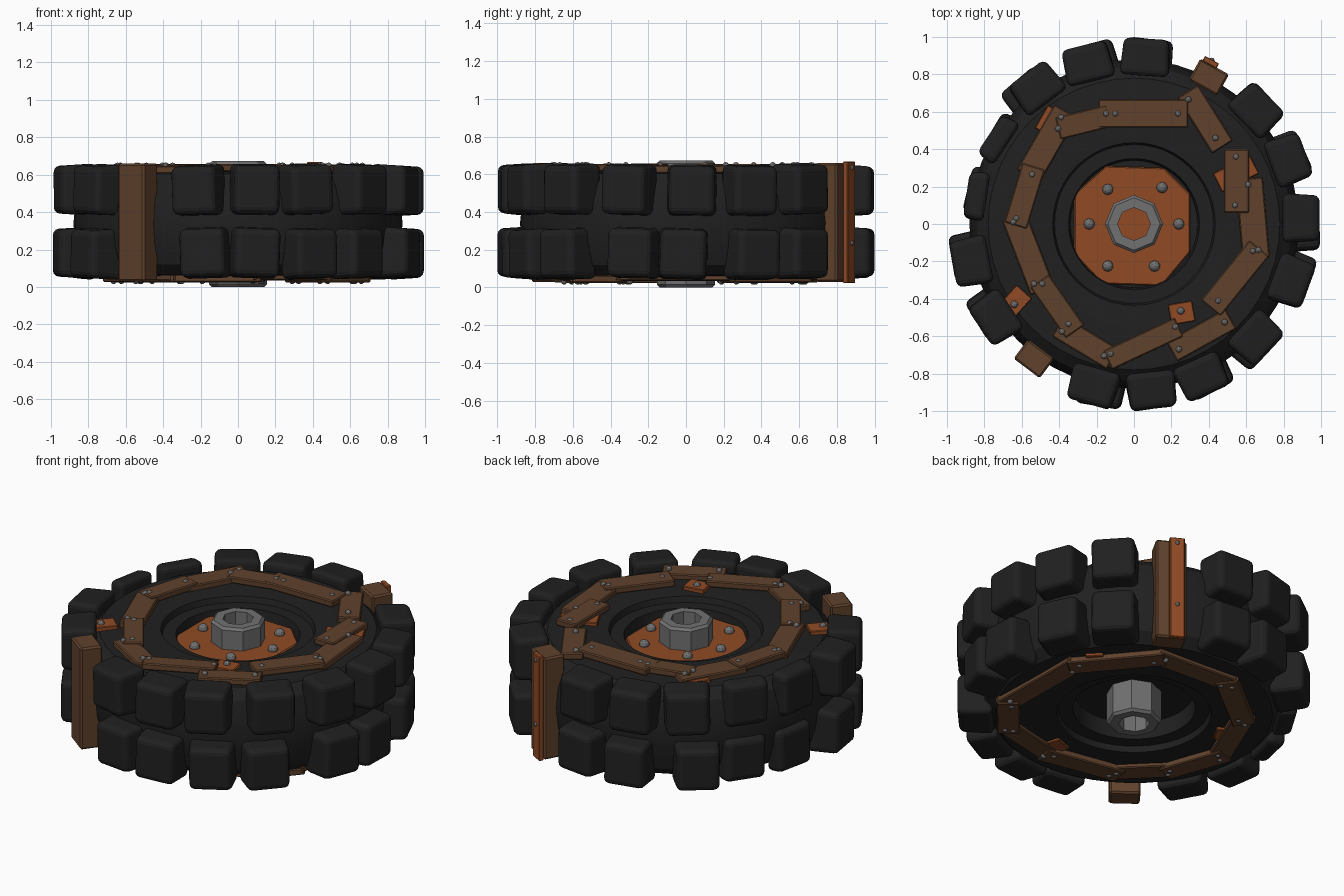
import bpy, bmesh, math, random
from mathutils import Matrix, Vector

if "Cube" in bpy.data.objects:
    bpy.data.objects.remove(bpy.data.objects["Cube"])
random.seed(4)


def material(name, c):
    m = bpy.data.materials.new(name)
    m.diffuse_color = (*c, 1)
    m.use_nodes = True
    m.node_tree.nodes["Principled BSDF"].inputs["Base Color"].default_value = m.diffuse_color
    return m


RUBBER = material("black_rubber", (0.0145, 0.0145, 0.0145))
WOOD = material("brown_wood", (0.115, 0.053, 0.025))
RUST = material("rusty_orange", (0.28, 0.07, 0.018))
STEEL = material("grey_steel", (0.165, 0.165, 0.165))


def finish(bm, name, mat, bevel=0, segs=1, smooth=None):
    bmesh.ops.recalc_face_normals(bm, faces=bm.faces)
    me = bpy.data.meshes.new(name)
    bm.to_mesh(me)
    bm.free()
    me.materials.append(mat)
    ob = bpy.data.objects.new(name, me)
    bpy.context.collection.objects.link(ob)
    if bevel:
        b = ob.modifiers.new("bevel", 'BEVEL')
        b.width, b.segments = bevel, segs
    if smooth:
        bpy.ops.object.select_all(action='DESELECT')
        ob.select_set(True)
        bpy.context.view_layer.objects.active = ob
        bpy.ops.object.shade_smooth_by_angle(angle=math.radians(smooth))
    return ob


def lathe(name, profile, n, mat, closed=False, smooth=None):
    bm = bmesh.new()
    rings = []
    for r, z in profile:
        rings.append([bm.verts.new((r * math.cos(2 * math.pi * i / n),
                                    r * math.sin(2 * math.pi * i / n), z)) for i in range(n)])
    pairs = list(zip(rings, rings[1:]))
    if closed:
        pairs.append((rings[-1], rings[0]))
    for a, b in pairs:
        for i in range(n):
            j = (i + 1) % n
            bm.faces.new((a[i], a[j], b[j], b[i]))
    if not closed:
        bm.faces.new(rings[0])
        bm.faces.new(rings[-1])
    return finish(bm, name, mat, smooth=smooth)


def box(bm, size, mat4, taper=1.0):
    # local x is the outward direction, where the box narrows by taper
    vs = bmesh.ops.create_cube(bm, size=1)["verts"]
    for v in vs:
        t = taper if v.co.x > 0 else 1
        v.co = mat4 @ Vector((v.co.x * size[0], v.co.y * size[1] * t, v.co.z * size[2] * t))


def place(x, y, z, deg, tilt=0):
    return (Matrix.Translation((x, y, z)) @ Matrix.Rotation(math.radians(deg), 4, 'Z')
            @ Matrix.Rotation(math.radians(tilt), 4, 'X'))


def bolt(bm, x, y, z, r):
    bmesh.ops.create_icosphere(bm, subdivisions=2, radius=r, matrix=Matrix.Translation((x, y, z)))


# Tyre carcass with stepped recesses on both sides
lathe("tyre_body", [(0.335, 0.20), (0.345, 0.10), (0.425, 0.10), (0.435, 0.065), (0.60, 0.055),
                    (0.78, 0.065), (0.84, 0.12), (0.868, 0.22), (0.88, 0.34), (0.868, 0.46),
                    (0.84, 0.55), (0.78, 0.605), (0.60, 0.615), (0.435, 0.605), (0.425, 0.57),
                    (0.35, 0.57), (0.34, 0.51)], 48, RUBBER, smooth=30)

# Two rows of tread blocks, with gaps where the planks sit
upper = [2, 22.5, 43, 86, 106, 125.5, 148, 170, 193, 214, 256, 276, 294, 317, 340]
lower = [-1, 23.5, 43, 85, 104, 129, 147, 168, 191, 212, 258.5, 276, 295.6, 315, 342]
for name, angles, z in (("upper_tread", upper, 0.517), ("lower_tread", lower, 0.181)):
    bm = bmesh.new()
    for a in angles:
        worn = 140 < a < 175
        r0, r1 = (0.80, 0.91) if worn else (0.795, 0.993)
        t = math.radians(a)
        r = (r0 + r1) / 2
        m = place(r * math.cos(t), r * math.sin(t), z + random.uniform(-0.005, 0.005),
                  a + random.uniform(-2.5, 2.5))
        m = m @ Matrix.Rotation(math.radians(random.uniform(-2, 2)), 4, 'X')
        box(bm, (r1 - r0, 0.265, 0.277), m, 0.91)
    finish(bm, name, RUBBER, 0.032, 3)

# Upper plank ring: centre x, centre y, angle, length, width
top_planks = [(0.05, 0.59, 0, 0.48, 0.15), (0.38, 0.56, -58, 0.35, 0.13),
              (0.548, 0.23, 90, 0.34, 0.135), (0.635, 0.03, -85, 0.43, 0.145),
              (0.54, -0.29, 51, 0.41, 0.135), (0.36, -0.595, 29, 0.36, 0.12),
              (0.05, -0.64, 25, 0.42, 0.11), (-0.26, -0.635, -31, 0.34, 0.125),
              (-0.41, -0.44, -55, 0.33, 0.12), (-0.565, -0.16, -69, 0.42, 0.135),
              (-0.585, 0.15, 73, 0.33, 0.125), (-0.465, 0.43, 60, 0.40, 0.14),
              (-0.27, 0.545, 14, 0.28, 0.12)]
# Lower plank ring follows an uneven polygon
ring = [(0.63, 0.23), (0.32, 0.60), (-0.16, 0.63), (-0.49, 0.37), (-0.65, -0.02),
        (-0.54, -0.33), (-0.32, -0.55), (0.10, -0.63), (0.46, -0.55), (0.64, -0.34)]
low_planks = []
for (ax, ay), (bx, by) in zip(ring, ring[1:] + ring[:1]):
    low_planks.append(((ax + bx) / 2, (ay + by) / 2, math.degrees(math.atan2(by - ay, bx - ax)),
                       math.hypot(bx - ax, by - ay) + 0.07, 0.13))
low_bolts = []
for x, y, a, length, w in low_planks:
    for u, v in ((0.38, 0.02), (-0.38, -0.02)):
        p = Matrix.Rotation(math.radians(a), 2) @ Vector((u * length, v))
        low_bolts.append((x + p.x, y + p.y))
top_bolts = [(-0.15, 0.59), (-0.10, 0.59), (0.235, 0.59), (0.29, 0.665), (0.435, 0.46),
             (0.545, 0.36), (0.54, 0.10), (0.61, 0.21), (0.635, -0.145), (0.665, -0.14),
             (0.45, -0.41), (0.485, -0.525), (0.24, -0.67), (0.22, -0.55), (-0.16, -0.705),
             (-0.125, -0.695), (-0.35, -0.535), (-0.385, -0.575), (-0.49, -0.32), (-0.535, -0.32),
             (-0.645, 0.01), (-0.63, 0.03), (-0.545, 0.265), (-0.405, 0.51), (-0.39, 0.57)]

for name, planks, spots, z, s in (("top", top_planks, top_bolts, 0.628, 1),
                                  ("bottom", low_planks, low_bolts, 0.052, -1)):
    bm, bolts = bmesh.new(), bmesh.new()
    for i, (x, y, a, length, w) in enumerate(planks):
        lift = s * (0.007 if i % 2 == 0 else -0.003)
        box(bm, (length, w, 0.04), place(x, y, z + lift, a, random.uniform(-1.5, 1.5)))
    for x, y in spots:
        bolt(bolts, x, y, z + s * 0.02, 0.017)
    finish(bm, name + "_plank_ring", WOOD, 0.006)
    finish(bolts, name + "_plank_bolts", STEEL)

# Rusty repair plates tucked under the plank rings
for name, z, plates in (("top_patches", 0.616, [(-0.63, -0.41, 48, 0.13, 0.11),
                                                (0.255, -0.475, -80, 0.11, 0.13),
                                                (0.545, 0.27, 27, 0.22, 0.11),
                                                (-0.46, 0.555, 60, 0.14, 0.08)]),
                        ("bottom_patches", 0.06, [(0.12, -0.55, 20, 0.12, 0.12),
                                                  (-0.53, 0.17, 60, 0.12, 0.12),
                                                  (0.57, 0.34, 45, 0.12, 0.10)])):
    bm = bmesh.new()
    for x, y, a, l, w in plates:
        box(bm, (l, w, 0.03), place(x, y, z, a))
    finish(bm, name, RUST, 0.004)
bm = bmesh.new()
bolt(bm, -0.64, -0.43, 0.632, 0.02)
bolt(bm, 0.25, -0.465, 0.632, 0.02)
finish(bm, "patch_bolts", STEEL)

# Two planks lashed across the tread
bm = bmesh.new()
for x, y, a in ((-0.535, -0.72, 233), (0.40, 0.785, 61)):
    box(bm, (0.13, 0.175, 0.63), place(x, y, 0.345, a))
finish(bm, "tread_planks", WOOD, 0.01)

# Rusty strap with bolts on the rear tread plank
bm = bmesh.new()
strap = place(0.40, 0.785, 0.345, 61)
box(bm, (0.03, 0.085, 0.645), strap @ Matrix.Translation((0.075, 0.03, 0)))
finish(bm, "tread_strap", RUST, 0.004)
bm = bmesh.new()
for z in (-0.11, 0.29):
    bolt(bm, *(strap @ Vector((0.087, 0.03, z))), 0.014)
finish(bm, "strap_bolts", STEEL)

# Octagonal rusty hub plate and its bolts
bm = bmesh.new()
outline = [(-0.32, 0.16), (-0.15, 0.31), (0.16, 0.30), (0.30, 0.16),
           (0.30, -0.15), (0.15, -0.33), (-0.17, -0.32), (-0.32, -0.16)]
f = bm.faces.new([bm.verts.new((x, y, 0.505)) for x, y in outline])
ext = bmesh.ops.extrude_face_region(bm, geom=[f])["geom"]
bmesh.ops.translate(bm, vec=(0, 0, 0.032), verts=[v for v in ext if isinstance(v, bmesh.types.BMVert)])
finish(bm, "hub_plate", RUST, 0.006)
bm = bmesh.new()
for x, y in ((-0.14, 0.185), (0.15, 0.195), (0.24, 0), (0.11, -0.225), (-0.14, -0.225), (-0.24, 0)):
    bolt(bm, x, y, 0.543, 0.03)
finish(bm, "hub_plate_bolts", STEEL)

# Eight-sided hollow hub running through the wheel
lathe("hub", [(0.088, 0.0), (0.14, 0.0), (0.155, 0.015), (0.155, 0.657), (0.14, 0.672), (0.088, 0.672)],
      8, STEEL, closed=True)
